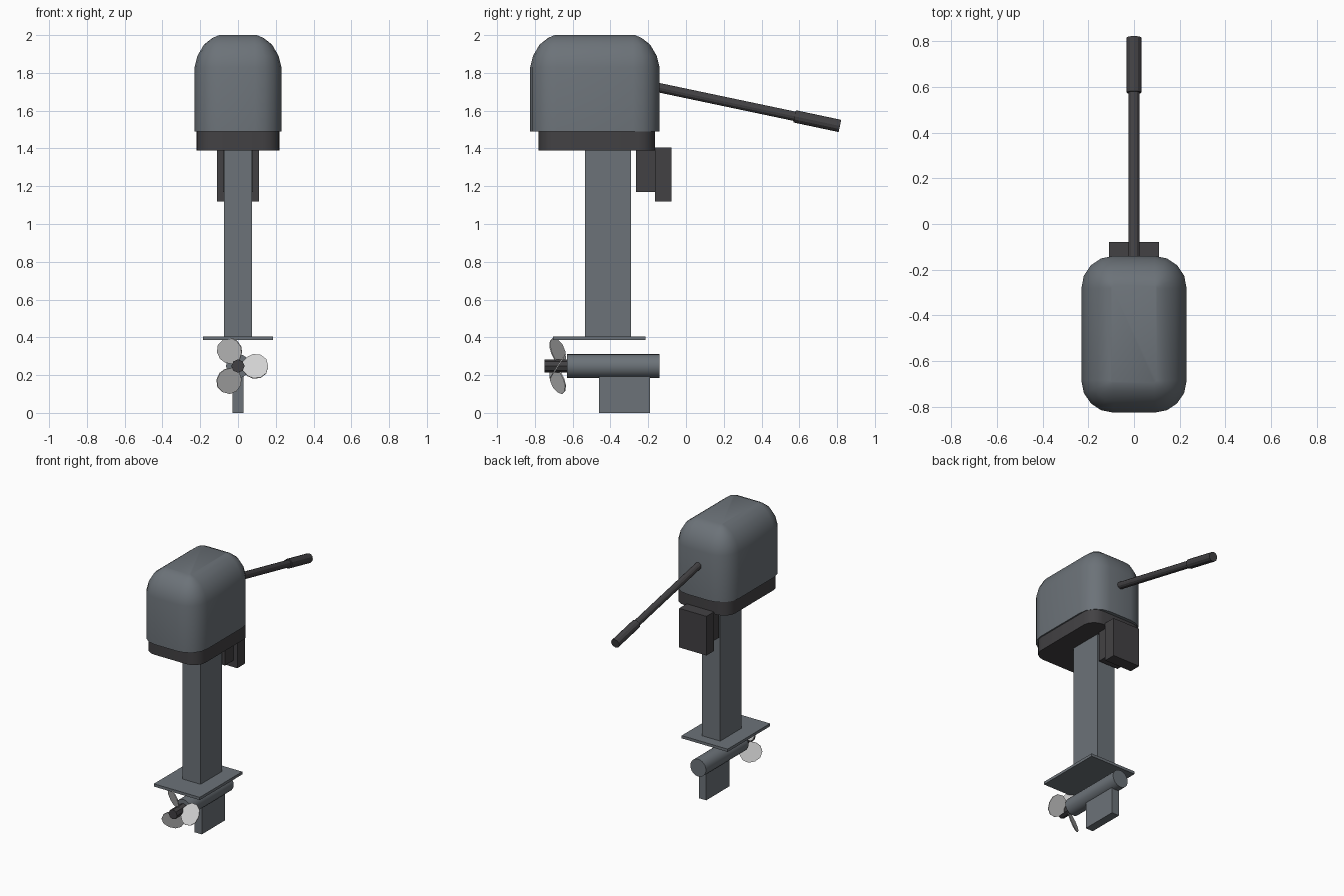
import bpy, bmesh, math
from mathutils import Vector, Matrix

cube = bpy.data.objects.get("Cube")
if cube:
    bpy.data.objects.remove(cube, do_unlink=True)


def material(name, rgb, rough=0.6):
    m = bpy.data.materials.new(name)
    m.use_nodes = True
    colour = (*rgb, 1.0)
    m.diffuse_color = colour
    bsdf = next(n for n in m.node_tree.nodes if n.type == 'BSDF_PRINCIPLED')
    bsdf.inputs["Base Color"].default_value = colour
    bsdf.inputs["Roughness"].default_value = rough
    return m


GREY = material("slate grey", (0.15, 0.17, 0.19))
DARK = material("charcoal", (0.055, 0.053, 0.057))
METAL = material("pale metal", (0.65, 0.65, 0.65))


def finish(name, bm, mat, smooth=None):
    bmesh.ops.recalc_face_normals(bm, faces=bm.faces)
    mesh = bpy.data.meshes.new(name)
    bm.to_mesh(mesh)
    bm.free()
    mesh.materials.append(mat)
    ob = bpy.data.objects.new(name, mesh)
    bpy.context.collection.objects.link(ob)
    if smooth:
        bpy.ops.object.select_all(action='DESELECT')
        ob.select_set(True)
        bpy.context.view_layer.objects.active = ob
        bpy.ops.object.shade_smooth_by_angle(angle=math.radians(smooth))
    return ob


def box(name, half_x, y0, y1, z0, z1, mat):
    bm = bmesh.new()
    bmesh.ops.create_cube(bm, size=1)
    bmesh.ops.scale(bm, vec=(2 * half_x, y1 - y0, z1 - z0), verts=bm.verts)
    bmesh.ops.translate(bm, vec=(0, (y0 + y1) / 2, (z0 + z1) / 2), verts=bm.verts)
    return finish(name, bm, mat)


def rod(name, start, end, radius, sides, mat, smooth=None):
    a, b = Vector(start), Vector(end)
    turn = (b - a).to_track_quat('Z', 'Y').to_matrix().to_4x4()
    bm = bmesh.new()
    bmesh.ops.create_cone(bm, cap_ends=True, segments=sides, radius1=radius,
                          radius2=radius, depth=(b - a).length,
                          matrix=Matrix.Translation((a + b) / 2) @ turn)
    return finish(name, bm, mat, smooth)


def rounded_loft(name, half_x, y0, y1, radius, levels, mat, steps=4):
    """Stack rounded rectangles; each level is (inset, height)."""
    bm = bmesh.new()
    mid, half_y = (y0 + y1) / 2, (y1 - y0) / 2
    rings = []
    for inset, z in levels:
        r = radius - inset
        ring = []
        for q, (sx, sy) in enumerate([(1, 1), (-1, 1), (-1, -1), (1, -1)]):
            for i in range(steps + 1):
                a = (q + i / steps) * math.pi / 2
                ring.append(bm.verts.new((sx * (half_x - radius) + r * math.cos(a),
                                          mid + sy * (half_y - radius) + r * math.sin(a), z)))
        rings.append(ring)
    n = len(rings[0])
    for low, high in zip(rings, rings[1:]):
        for i in range(n):
            j = (i + 1) % n
            bm.faces.new((low[i], low[j], high[j], high[i]))
    bm.faces.new(rings[0])
    bm.faces.new(rings[-1])
    return finish(name, bm, mat, smooth=40)


# Engine cover with a softly rounded top, and the tray under it
rounded_loft("engine_cowl", 0.23, -0.825, -0.14, 0.14,
             [(0, 1.49), (0, 1.83), (0.015, 1.89), (0.05, 1.95),
              (0.095, 1.985), (0.13, 2.0)], GREY)
rounded_loft("engine_tray", 0.22, -0.78, -0.165, 0.09, [(0, 1.39), (0, 1.49)], DARK)

# Leg, splash plate and skeg
box("drive_leg", 0.073, -0.535, -0.29, 0.40, 1.40, GREY)
box("splash_plate", 0.185, -0.705, -0.215, 0.385, 0.405, GREY)
box("skeg", 0.03, -0.46, -0.19, 0.0, 0.23, GREY)

# Transom bracket
box("bracket_block", 0.08, -0.265, -0.16, 1.17, 1.395, DARK)
box("clamp_plate", 0.11, -0.165, -0.078, 1.12, 1.405, DARK)

# Gearcase and propeller hub
AXIS = 0.248
rod("gearcase", (0, -0.63, AXIS), (0, -0.14, AXIS), 0.063, 24, GREY, 40)
rod("propeller_hub", (0, -0.75, AXIS), (0, -0.62, AXIS), 0.035, 8, DARK)

# Three pitched blades around the hub
outline = [(0.02, 0.018), (0.05, 0.052), (0.08, 0.066), (0.12, 0.062), (0.15, 0.038)]
loop = outline + [(0.16, 0)] + [(r, -w) for r, w in reversed(outline)]
for k in range(3):
    bm = bmesh.new()
    face = bm.faces.new([bm.verts.new((r, 0, w)) for r, w in loop])
    grown = bmesh.ops.extrude_face_region(bm, geom=[face])
    bmesh.ops.translate(bm, vec=(0, 0.006, 0),
                        verts=[v for v in grown["geom"] if isinstance(v, bmesh.types.BMVert)])
    place = (Matrix.Translation((0, -0.682, AXIS))
             @ Matrix.Rotation(math.radians(120 * k), 4, 'Y')
             @ Matrix.Rotation(math.radians(-33), 4, 'X')
             @ Matrix.Diagonal((1, 1, 1.15, 1)))
    bmesh.ops.transform(bm, matrix=place, verts=bm.verts)
    finish(f"propeller_blade_{k + 1}", bm, METAL)

# Tiller arm and grip
rod("tiller_arm", (0, -0.25, 1.744), (0, 0.60, 1.565), 0.025, 12, DARK)
rod("tiller_grip", (0, 0.575, 1.57), (0, 0.815, 1.519), 0.033, 12, DARK)
